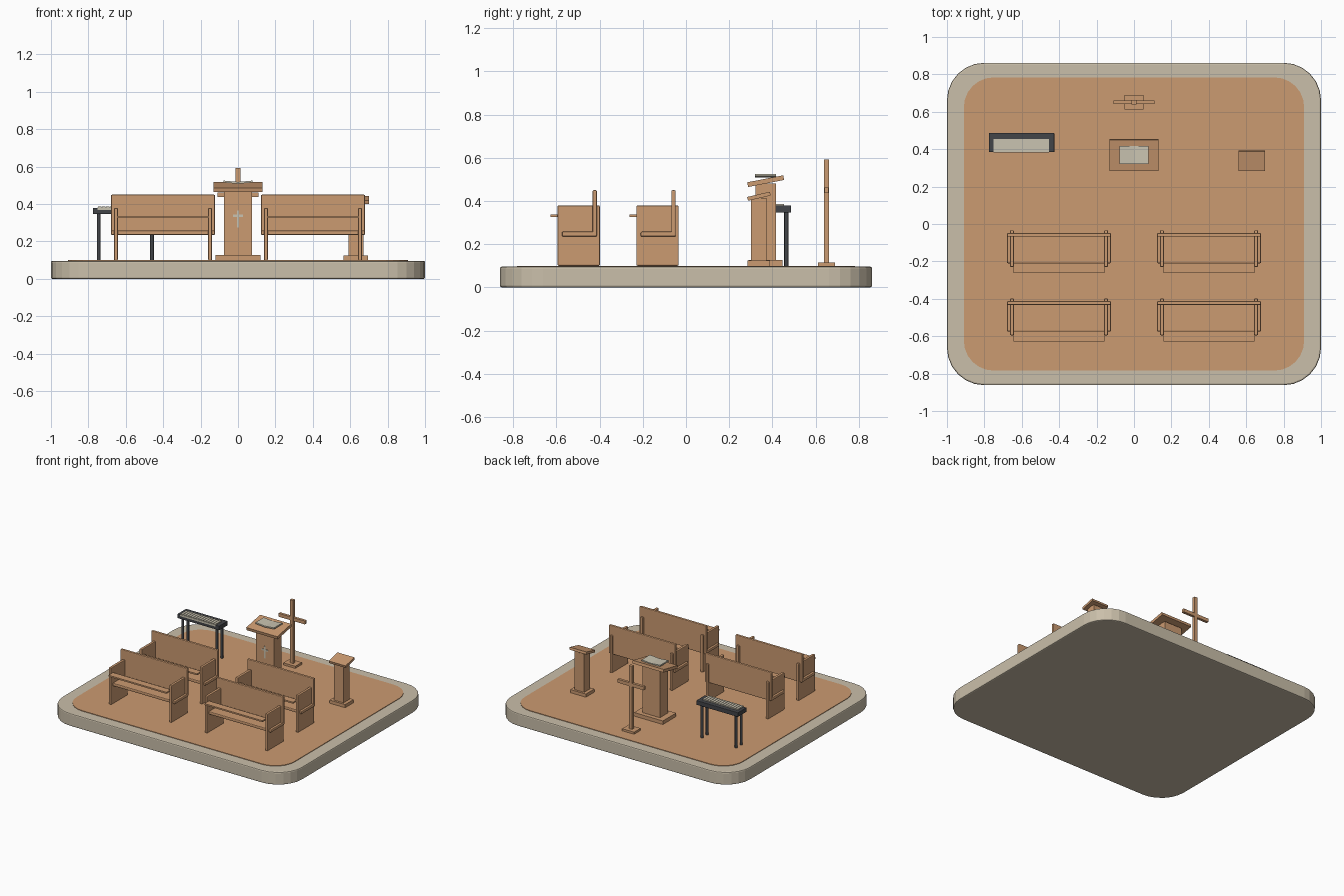
import bpy, bmesh, math
from mathutils import Matrix, Vector

if "Cube" in bpy.data.objects:
    bpy.data.objects.remove(bpy.data.objects["Cube"])


def material(name, color):
    m = bpy.data.materials.new(name)
    m.diffuse_color = (*color, 1)
    m.use_nodes = True
    m.node_tree.nodes["Principled BSDF"].inputs["Base Color"].default_value = m.diffuse_color
    return m


WOOD = material("warm wood", (0.60, 0.325, 0.165))
STONE = material("beige stone", (0.59, 0.52, 0.40))
PAPER = material("pale paper", (0.59, 0.55, 0.44))
DARK = material("dark grey", (0.055, 0.058, 0.065))


def finish(bm, name, mat):
    me = bpy.data.meshes.new(name)
    bmesh.ops.recalc_face_normals(bm, faces=bm.faces)
    bm.to_mesh(me)
    bm.free()
    me.materials.append(mat)
    ob = bpy.data.objects.new(name, me)
    bpy.context.collection.objects.link(ob)
    return ob


def box(name, x, y, z, mat, bevel=0.0, rot=None):
    """Box from (min, max) ranges, optionally turned about its centre."""
    bm = bmesh.new()
    bmesh.ops.create_cube(bm, size=1)
    size = [r[1] - r[0] for r in (x, y, z)]
    bmesh.ops.scale(bm, vec=size, verts=bm.verts)
    if bevel:
        bmesh.ops.bevel(bm, geom=bm.edges[:], offset=bevel, segments=2,
                        profile=0.5, affect='EDGES')
    if rot:
        bmesh.ops.rotate(bm, matrix=Matrix.Rotation(rot[1], 3, rot[0]), verts=bm.verts)
    bmesh.ops.translate(bm, vec=Vector([sum(r) / 2 for r in (x, y, z)]), verts=bm.verts)
    return finish(bm, name, mat)


def slab(name, hx, hy, radius, z0, z1, mat, bevel):
    """Rounded rectangle slab."""
    bm = bmesh.new()
    n = 6
    verts = []
    for k, (sx, sy) in enumerate(((1, 1), (-1, 1), (-1, -1), (1, -1))):
        for i in range(n + 1):
            a = math.pi / 2 * (k + i / n)
            verts.append(bm.verts.new((sx * (hx - radius) + radius * math.cos(a),
                                       sy * (hy - radius) + radius * math.sin(a), z0)))
    face = bm.faces.new(verts)
    top = bmesh.ops.extrude_face_region(bm, geom=[face])['geom']
    bmesh.ops.translate(bm, vec=(0, 0, z1 - z0),
                        verts=[g for g in top if isinstance(g, bmesh.types.BMVert)])
    if bevel:
        rim = [e for e in bm.edges if abs(e.verts[0].co.z - e.verts[1].co.z) < 1e-6]
        bmesh.ops.bevel(bm, geom=rim, offset=bevel, segments=2, profile=0.5, affect='EDGES')
    return finish(bm, name, mat)


def cylinder(name, x, y, z0, z1, r, mat):
    bm = bmesh.new()
    bmesh.ops.create_cone(bm, cap_ends=True, segments=12, radius1=r, radius2=r, depth=z1 - z0)
    bmesh.ops.translate(bm, vec=(x, y, (z0 + z1) / 2), verts=bm.verts)
    ob = finish(bm, name, mat)
    for p in ob.data.polygons:
        p.use_smooth = len(p.vertices) == 4
    return ob


FLOOR = 0.1

# Platform with inlaid floor
slab("platform", 1.0, 0.862, 0.2, 0.0, 0.096, STONE, 0.008)
slab("floor_inlay", 0.91, 0.784, 0.16, 0.09, FLOOR, WOOD, 0)

# Pews: two rows of two
for cx in (-0.401, 0.401):
    for dy in (0, -0.365):
        box("pew_back", (cx - 0.278, cx + 0.278), (dy - 0.068, dy - 0.048),
            (0.237, 0.45), WOOD, 0.005)
        box("pew_seat", (cx - 0.278, cx + 0.278), (dy - 0.21, dy - 0.048),
            (0.235, 0.258), WOOD, 0.006)
        box("pew_shelf", (cx - 0.242, cx + 0.242), (dy - 0.262, dy - 0.208),
            (0.326, 0.337), WOOD)
        for s in (-1, 1):
            px = cx + s * 0.2515
            box("pew_end", (px - 0.0105, px + 0.0105), (dy - 0.23, dy - 0.034),
                (FLOOR, 0.379), WOOD, 0.005)

# Lectern
tilt = math.radians(11)
box("lectern_base", (-0.12, 0.12), (0.29, 0.448), (FLOOR, 0.127), WOOD)
box("lectern_column", (-0.074, 0.074), (0.322, 0.416), (0.12, 0.482), WOOD)
box("lectern_top", (-0.13, 0.13), (0.284, 0.454), (0.481, 0.503), WOOD, rot=('X', tilt))
box("lectern_emblem_post", (-0.006, 0.006), (0.318, 0.324), (0.275, 0.365), PAPER)
box("lectern_emblem_bar", (-0.026, 0.026), (0.318, 0.324), (0.331, 0.343), PAPER)

# Open book
for s in (-1, 1):
    box("book_page", (-0.039 + s * 0.039, 0.039 + s * 0.039), (0.32, 0.418),
        (0.512, 0.522), PAPER, rot=('Y', -s * math.radians(5)))

# Small side stand
box("stand_base", (0.565, 0.695), (0.286, 0.388), (FLOOR, 0.124), WOOD)
box("stand_column", (0.59, 0.67), (0.302, 0.372), (0.12, 0.413), WOOD)
box("stand_top", (0.56, 0.70), (0.284, 0.392), (0.413, 0.431), WOOD,
    rot=('X', math.radians(13)))

# Standing cross
box("cross_base", (-0.05, 0.05), (0.612, 0.69), (FLOOR, 0.116), WOOD)
box("cross_post", (-0.013, 0.013), (0.64, 0.662), (0.11, 0.592), WOOD)
box("cross_bar", (-0.11, 0.11), (0.641, 0.661), (0.437, 0.463), WOOD)

# Keyboard: body, key bed, stepped keys and four legs
box("keyboard_body", (-0.775, -0.426), (0.384, 0.487), (0.346, 0.379), DARK, 0.003)
box("key_bed", (-0.75, -0.455), (0.382, 0.455), (0.368, 0.381), PAPER)
keys = 14
w = 0.295 / keys
for i in range(keys):
    x0 = -0.75 + i * w
    box("key", (x0 + 0.0015, x0 + w - 0.0015), (0.384, 0.453), (0.380, 0.386), PAPER)
for x in (-0.745, -0.46):
    for y in (0.405, 0.465):
        cylinder("keyboard_leg", x, y, FLOOR, 0.35, 0.01, DARK)
